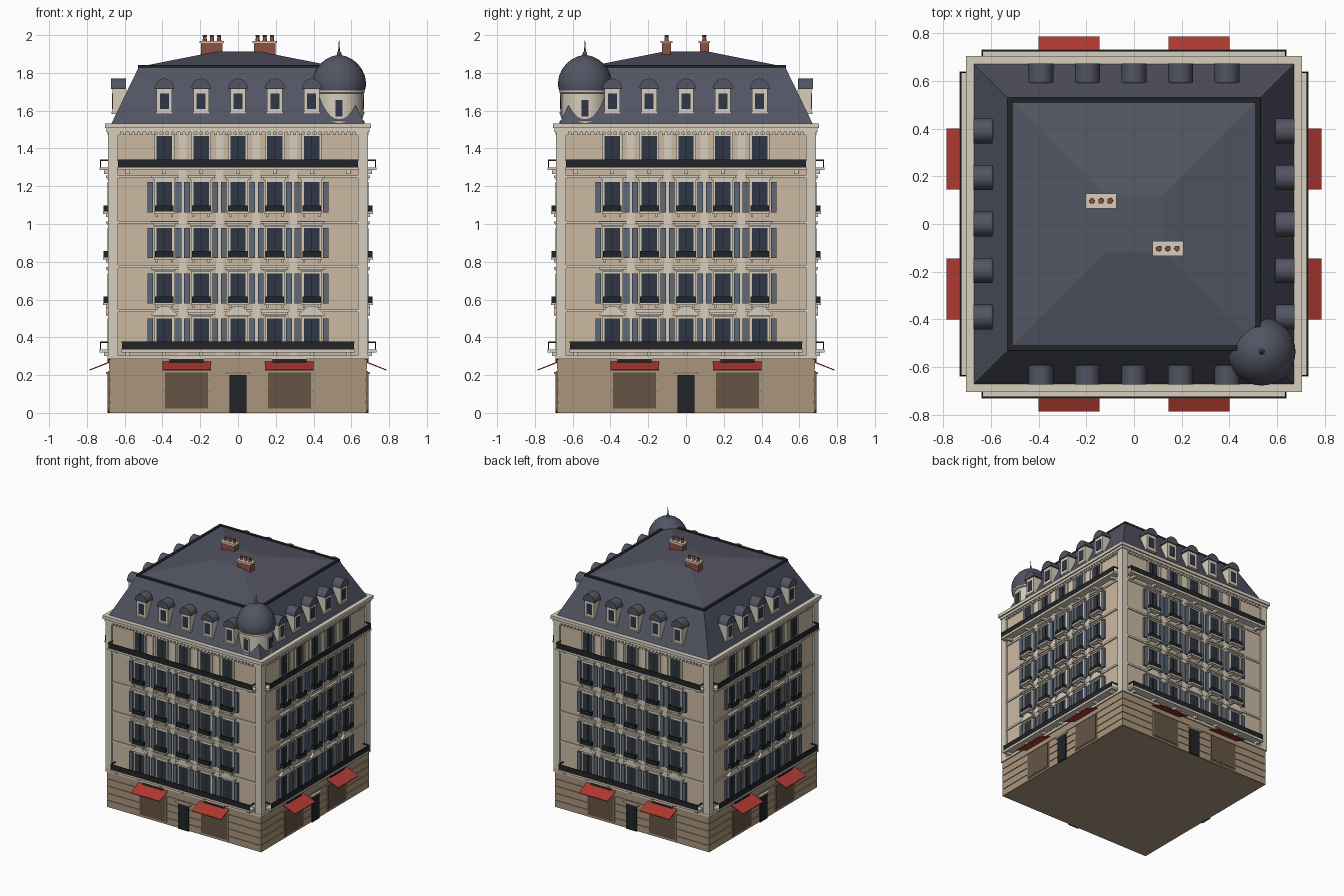
import bpy, bmesh, math
from mathutils import Matrix, Vector

if "Cube" in bpy.data.objects:
    bpy.data.objects.remove(bpy.data.objects["Cube"])

COL = {
    "stone": (0.60, 0.49, 0.36), "trim": (0.68, 0.62, 0.51), "base": (0.40, 0.30, 0.20),
    "slate": (0.085, 0.09, 0.125), "iron": (0.015, 0.017, 0.02), "glass": (0.028, 0.037, 0.06),
    "shutter": (0.11, 0.14, 0.19), "red": (0.42, 0.04, 0.03), "brick": (0.28, 0.08, 0.05),
    "shop": (0.13, 0.09, 0.06),
}
MATS = {}
for key, c in COL.items():
    MATS[key] = bpy.data.materials.new(key)
    MATS[key].diffuse_color = (*c, 1)

parts = {}


def get(name, mat, turn=True):
    return parts.setdefault(name, (bmesh.new(), mat, turn))[0]


def extrude(bm, pts, vec):
    """Closed prism from a flat outline."""
    a = [bm.verts.new(p) for p in pts]
    b = [bm.verts.new(Vector(p) + Vector(vec)) for p in pts]
    n = len(a)
    bm.faces.new(a)
    bm.faces.new(b[::-1])
    for i in range(n):
        bm.faces.new((a[i], b[i], b[(i + 1) % n], a[(i + 1) % n]))


def box(bm, x0, x1, d0, d1, z0, z1):
    """Box on the front side; d is the distance out from the centre."""
    extrude(bm, [(x0, -d0, z0), (x1, -d0, z0), (x1, -d0, z1), (x0, -d0, z1)], (0, d0 - d1, 0))


def slab(bm, h, z0, z1):
    box(bm, -h, h, -h, h, z0, z1)


def frustum(bm, h0, z0, h1, z1):
    rings = [[bm.verts.new((sx * h, sy * h, z)) for sx, sy in ((-1, -1), (1, -1), (1, 1), (-1, 1))]
             for h, z in ((h0, z0), (h1, z1))]
    bm.faces.new(rings[0][::-1])
    bm.faces.new(rings[1])
    for i in range(4):
        j = (i + 1) % 4
        bm.faces.new((rings[0][i], rings[0][j], rings[1][j], rings[1][i]))


def lathe(bm, profile, cx, cy, seg=32):
    rings = [[bm.verts.new((cx + r * math.cos(2 * math.pi * i / seg),
                            cy + r * math.sin(2 * math.pi * i / seg), z)) for i in range(seg)]
             for r, z in profile]
    for a, b in zip(rings, rings[1:]):
        for i in range(seg):
            j = (i + 1) % seg
            bm.faces.new((a[i], a[j], b[j], b[i]))
    bm.faces.new(rings[0][::-1])
    bm.faces.new(rings[-1])


# Main walls, string courses, cornice
slab(get("walls", "stone", False), 0.675, 0.28, 1.5)
trim = get("string_courses", "trim", False)
slab(trim, 0.69, 0.285, 0.305)
for z in (0.54, 0.775, 1.01, 1.25):
    slab(trim, 0.683, z - 0.007, z + 0.007)
cornice = get("cornice", "trim", False)
slab(cornice, 0.695, 1.488, 1.507)
slab(cornice, 0.705, 1.507, 1.532)
dentils = get("dentils", "trim")
for i in range(-21, 22):
    box(dentils, i * 0.03 - 0.008, i * 0.03 + 0.008, 0.67, 0.692, 1.47, 1.489)
box(get("corner_piers", "trim"), 0.635, 0.688, 0.635, 0.688, 0.3, 1.49)

# Ground floor courses with grooves
ground = get("ground_floor", "base", False)
slab(ground, 0.676, 0, 0.286)
for i in range(5):
    slab(ground, 0.682, i * 0.0572 + 0.002, i * 0.0572 + 0.054)

# Shops, awnings, door
for s in (-1, 1):
    c = s * 0.272
    box(get("shop_frames", "base"), c - 0.122, c + 0.122, 0.67, 0.687, 0.015, 0.222)
    box(get("shop_windows", "shop"), c - 0.114, c + 0.114, 0.67, 0.69, 0.022, 0.214)
    box(get("shop_signs", "iron"), c - 0.09, c + 0.09, 0.67, 0.69, 0.268, 0.285)
    extrude(get("awnings", "red"),
            [(c - 0.128, -0.68, 0.272), (c - 0.128, -0.785, 0.23), (c - 0.128, -0.785, 0.224),
             (c - 0.128, -0.68, 0.265)], (0.256, 0, 0))
box(get("doors", "iron"), -0.046, 0.046, 0.67, 0.69, 0, 0.2)
box(get("door_lintels", "trim"), -0.063, 0.063, 0.67, 0.70, 0.205, 0.217)

# Windows on five floors
XS = [i * 0.195 for i in range(-2, 3)]
FLOORS = [(0.33, 0.5), (0.58, 0.738), (0.82, 0.98), (1.062, 1.222), (1.31, 1.465)]
for f, (z0, z1) in enumerate(FLOORS):
    for i, x in enumerate(XS):
        glass, frame = get("windows", "glass"), get("window_surrounds", "trim")
        box(glass, x - 0.041, x + 0.041, 0.67, 0.679, z0, z1)
        box(get("window_mullions", "iron"), x - 0.003, x + 0.003, 0.67, 0.682, z0, z1)
        for s in (-1, 1):
            box(frame, x + s * 0.047 - 0.006, x + s * 0.047 + 0.006, 0.67, 0.685, z0, z1)
        box(frame, x - 0.053, x + 0.053, 0.67, 0.685, z1, z1 + 0.01)
        if f == 4:
            continue
        # Shutters
        for s in (-1, 1):
            box(get("shutters", "shutter"), x + s * 0.075 - 0.015, x + s * 0.075 + 0.015,
                0.67, 0.69, z0, z1)
        # Lintels, pediments and keystones
        heads = get("window_heads", "trim")
        if f == 0 and i % 2 == 0:
            extrude(heads, [(x - 0.068, -0.67, 0.515), (x + 0.068, -0.67, 0.515),
                            (x + 0.068, -0.67, 0.524), (x + 0.02, -0.67, 0.565),
                            (x - 0.02, -0.67, 0.565), (x - 0.068, -0.67, 0.524)], (0, -0.03, 0))
        else:
            box(heads, x - 0.07, x + 0.07, 0.67, 0.70, z1 + 0.022, z1 + 0.034)
            box(heads, x - 0.06, x + 0.06, 0.67, 0.69, z1 + 0.012, z1 + 0.022)
        # Small window balconies
        if f:
            box(get("window_sills", "trim"), x - 0.055, x + 0.055, 0.67, 0.715, z0 - 0.008, z0 + 0.003)
            rail = get("window_railings", "iron")
            box(rail, x - 0.049, x + 0.049, 0.707, 0.712, z0 + 0.003, z0 + 0.036)
            for s in (-1, 1):
                box(rail, x + s * 0.047 - 0.002, x + s * 0.047 + 0.002, 0.67, 0.709, z0 + 0.003, z0 + 0.036)
                box(get("sill_brackets", "trim"), x + s * 0.04 - 0.006, x + s * 0.04 + 0.006,
                    0.67, 0.70, z0 - 0.024, z0 - 0.008)

# Flat pilasters between the windows
for k in (-1.5, -0.5, 0.5, 1.5):
    box(get("pilasters", "trim"), k * 0.195 - 0.02, k * 0.195 + 0.02, 0.67, 0.681, 0.3, 1.49)

# Long balconies on the first and top floors
for z, w in ((0.335, 0.615), (1.3, 0.635)):
    box(get("balcony_slabs", "trim"), -w - 0.005, w + 0.005, 0.67, 0.732, z - 0.015, z)
    rail = get("balcony_railings", "iron")
    box(rail, -w, w, 0.724, 0.73, z, z + 0.042)
    for s in (-1, 1):
        box(rail, s * w - 0.003, s * w + 0.003, 0.67, 0.73, z + 0.034, z + 0.042)
    for k in range(-3, 4):
        box(get("balcony_brackets", "trim"), k * 0.195 - 0.01, k * 0.195 + 0.01, 0.67, 0.71, z - 0.035, z - 0.015)

# Mansard roof with upper slope and edge trim
roof = get("mansard_roof", "slate", False)
frustum(roof, 0.67, 1.532, 0.525, 1.832)
frustum(get("upper_roof", "slate", False), 0.525, 1.832, 0.12, 1.912)
box(get("roof_edge", "iron"), -0.53, 0.53, 0.507, 0.53, 1.825, 1.841)

# Dormers
for x in XS:
    box(get("dormer_bodies", "trim"), x - 0.041, x + 0.041, 0.59, 0.664, 1.585, 1.715)
    box(get("dormer_bodies", "trim"), x - 0.047, x + 0.047, 0.60, 0.67, 1.582, 1.592)
    box(get("dormer_windows", "glass"), x - 0.024, x + 0.024, 0.62, 0.667, 1.61, 1.692)
    arc = [(x + 0.052 * math.cos(math.pi * k / 14), -0.593, 1.715 + 0.055 * math.sin(math.pi * k / 14))
           for k in range(15)]
    extrude(get("dormer_caps", "slate"), arc, (0, -0.08, 0))

# Corner tower
T = 0.535
lathe(get("tower_drum", "trim", False),
      [(0.134, 1.53), (0.134, 1.545), (0.124, 1.55), (0.124, 1.69), (0.136, 1.695), (0.136, 1.708)], T, -T)
lathe(get("tower_dome", "slate", False),
      [(0.137, 1.706), (0.142, 1.73), (0.142, 1.755), (0.136, 1.785), (0.122, 1.817), (0.1, 1.847),
       (0.073, 1.87), (0.042, 1.886), (0.012, 1.894)], T, -T)
lathe(get("tower_finial", "slate", False),
      [(0.012, 1.885), (0.012, 1.905), (0.005, 1.915), (0.001, 1.972)], T, -T, 12)
for name, mat, w, d, z0, z1 in (("tower_frames", "trim", 0.026, 0.127, 1.56, 1.666),
                                ("tower_windows", "glass", 0.018, 0.13, 1.57, 1.656)):
    bm = get(name, mat, False)
    for k in range(4):
        n0 = len(bm.verts)
        box(bm, -w, w, 0.1, d, z0, z1)
        bm.verts.ensure_lookup_table()
        bmesh.ops.transform(bm, verts=bm.verts[n0:],
                            matrix=Matrix.Translation((T, -T, 0)) @ Matrix.Rotation(k * math.pi / 2, 4, 'Z'))

# Chimneys with pots
for cx, cy in ((-0.138, 0.097), (0.142, -0.103)):
    box(get("chimney_stacks", "brick", False), cx - 0.057, cx + 0.057, -cy - 0.024, -cy + 0.024, 1.85, 1.957)
    box(get("chimney_caps", "trim", False), cx - 0.065, cx + 0.065, -cy - 0.031, -cy + 0.031, 1.957, 1.97)
    for k in (-1, 0, 1):
        lathe(get("chimney_pots", "brick", False), [(0.012, 1.968), (0.009, 1.992), (0.011, 1.994), (0.011, 2.0)],
              cx + k * 0.038, cy, 12)

# Make objects; repeated facade parts go on all four sides
SMOOTH = {"dormer_caps", "tower_drum", "tower_dome", "tower_finial", "chimney_pots"}
for name, (bm, mat, turn) in parts.items():
    if turn:
        base = bm.verts[:] + bm.edges[:] + bm.faces[:]
        for k in (1, 2, 3):
            new = bmesh.ops.duplicate(bm, geom=base)["geom"]
            bmesh.ops.rotate(bm, verts=[g for g in new if isinstance(g, bmesh.types.BMVert)],
                             cent=(0, 0, 0), matrix=Matrix.Rotation(k * math.pi / 2, 3, 'Z'))
    bmesh.ops.recalc_face_normals(bm, faces=bm.faces[:])
    me = bpy.data.meshes.new(name)
    bm.to_mesh(me)
    bm.free()
    me.materials.append(MATS[mat])
    ob = bpy.data.objects.new(name, me)
    bpy.context.collection.objects.link(ob)
    if name in SMOOTH:
        bpy.ops.object.select_all(action='DESELECT')
        ob.select_set(True)
        bpy.context.view_layer.objects.active = ob
        bpy.ops.object.shade_smooth_by_angle(angle=math.radians(35))

for m in bpy.data.materials:
    if m.users and not m.is_grease_pencil:
        m.use_nodes = True
        m.node_tree.nodes["Principled BSDF"].inputs["Base Color"].default_value = m.diffuse_color
